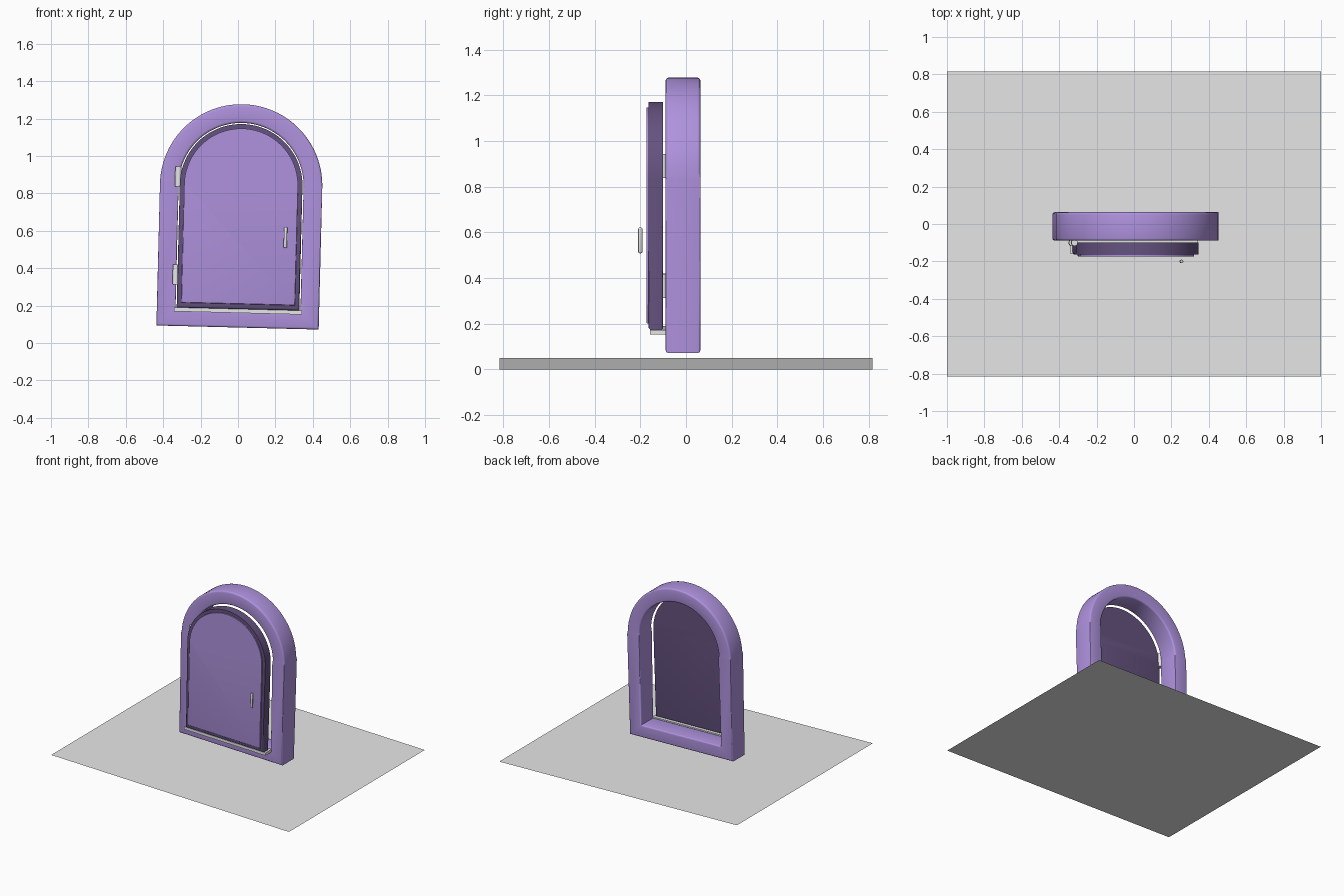
import bpy, bmesh, math
from mathutils import Matrix

if "Cube" in bpy.data.objects:
    bpy.data.objects.remove(bpy.data.objects["Cube"])

# The whole model leans slightly about the y axis
TILT = Matrix.Translation((0, 0, 0.025)) @ Matrix.Rotation(math.radians(1.45), 4, 'Y')
CX, SPRING = -0.004, 0.818


def material(name, rgb):
    m = bpy.data.materials.new(name)
    m.diffuse_color = (*rgb, 1)
    m.use_nodes = True
    m.node_tree.nodes["Principled BSDF"].inputs["Base Color"].default_value = m.diffuse_color
    return m


LILAC = material("lilac", (0.43, 0.29, 0.73))
PLUM = material("dark plum", (0.13, 0.085, 0.215))
GREY = material("light grey", (0.8, 0.8, 0.8))


def finish(bm, name, mat, smooth=True):
    bmesh.ops.recalc_face_normals(bm, faces=bm.faces)
    bm.transform(TILT)
    mesh = bpy.data.meshes.new(name)
    bm.to_mesh(mesh)
    bm.free()
    mesh.materials.append(mat)
    ob = bpy.data.objects.new(name, mesh)
    bpy.context.collection.objects.link(ob)
    if smooth:
        bpy.ops.object.select_all(action='DESELECT')
        ob.select_set(True)
        bpy.context.view_layer.objects.active = ob
        bpy.ops.object.shade_smooth_by_angle(angle=math.radians(35))
    return ob


def arch(bm, half, bottom, y, n=56):
    """Closed loop of vertices: flat bottom, straight sides, round top."""
    pts = [(CX - half, bottom), (CX + half, bottom)]
    pts += [(CX + half * math.cos(math.pi * i / n), SPRING + half * math.sin(math.pi * i / n))
            for i in range(n + 1)]
    return [bm.verts.new((x, y, z)) for x, z in pts]


def bridge(bm, a, b):
    for i in range(len(a)):
        j = (i + 1) % len(a)
        bm.faces.new((a[i], a[j], b[j], b[i]))


def round_rims(bm, loops, width):
    rim = set()
    for lp in loops:
        for i, v in enumerate(lp):
            rim.add(bm.edges.get((v, lp[(i + 1) % len(lp)])))
    bmesh.ops.bevel(bm, geom=list(rim), offset=width, segments=3, profile=0.5, affect='EDGES')


def arched_slab(name, mat, half, bottom, y0, y1, rim):
    bm = bmesh.new()
    front, back = arch(bm, half, bottom, y0), arch(bm, half, bottom, y1)
    bm.faces.new(front)
    bm.faces.new(back)
    bridge(bm, front, back)
    round_rims(bm, [front, back], rim)
    return finish(bm, name, mat)


def box(name, mat, lo, hi):
    bm = bmesh.new()
    bmesh.ops.create_cube(bm, size=1)
    for v in bm.verts:
        v.co = [lo[k] if v.co[k] < 0 else hi[k] for k in range(3)]
    return finish(bm, name, mat, False)


def rod(name, mat, radius, length, centre, rim=0):
    bm = bmesh.new()
    bmesh.ops.create_cone(bm, cap_ends=True, segments=24, radius1=radius, radius2=radius,
                          depth=length, matrix=Matrix.Translation(centre))
    if rim:
        caps = [e for e in bm.edges if abs(e.verts[0].co.z - e.verts[1].co.z) < 1e-5]
        bmesh.ops.bevel(bm, geom=caps, offset=rim, segments=4, profile=0.5, affect='EDGES')
    return finish(bm, name, mat)


# Ground sheet, a single thin surface
bm = bmesh.new()
bm.faces.new([bm.verts.new((x, y, 0)) for x, y in
              ((-1, -0.816), (1, -0.816), (1, 0.816), (-1, 0.816))])
finish(bm, "ground_sheet", GREY, False)

# Arched frame, open through the middle
bm = bmesh.new()
of, ob_ = arch(bm, 0.434, 0.058, -0.089), arch(bm, 0.434, 0.058, 0.063)
inf, inb = arch(bm, 0.334, 0.15, -0.089), arch(bm, 0.334, 0.15, 0.063)
for a, b in ((of, ob_), (ob_, inb), (inb, inf), (inf, of)):
    bridge(bm, a, b)
round_rims(bm, [of, ob_, inf, inb], 0.012)
finish(bm, "door_frame", LILAC)

# Door leaf and its raised front panel
arched_slab("door_leaf", PLUM, 0.328, 0.157, -0.164, -0.1, 0.012)
arched_slab("door_panel", LILAC, 0.304, 0.184, -0.173, -0.158, 0.006)

# Threshold under the door
box("threshold", GREY, (CX - 0.343, -0.158, 0.136), (CX + 0.343, -0.085, 0.157))

# Hinges on the left
for label, z in (("lower", 0.333), ("upper", 0.857)):
    rod(label + "_hinge", GREY, 0.017, 0.105, (-0.341, -0.1, z))

# Handle
rod("handle", GREY, 0.009, 0.113, (0.24, -0.2, 0.546), 0.006)
